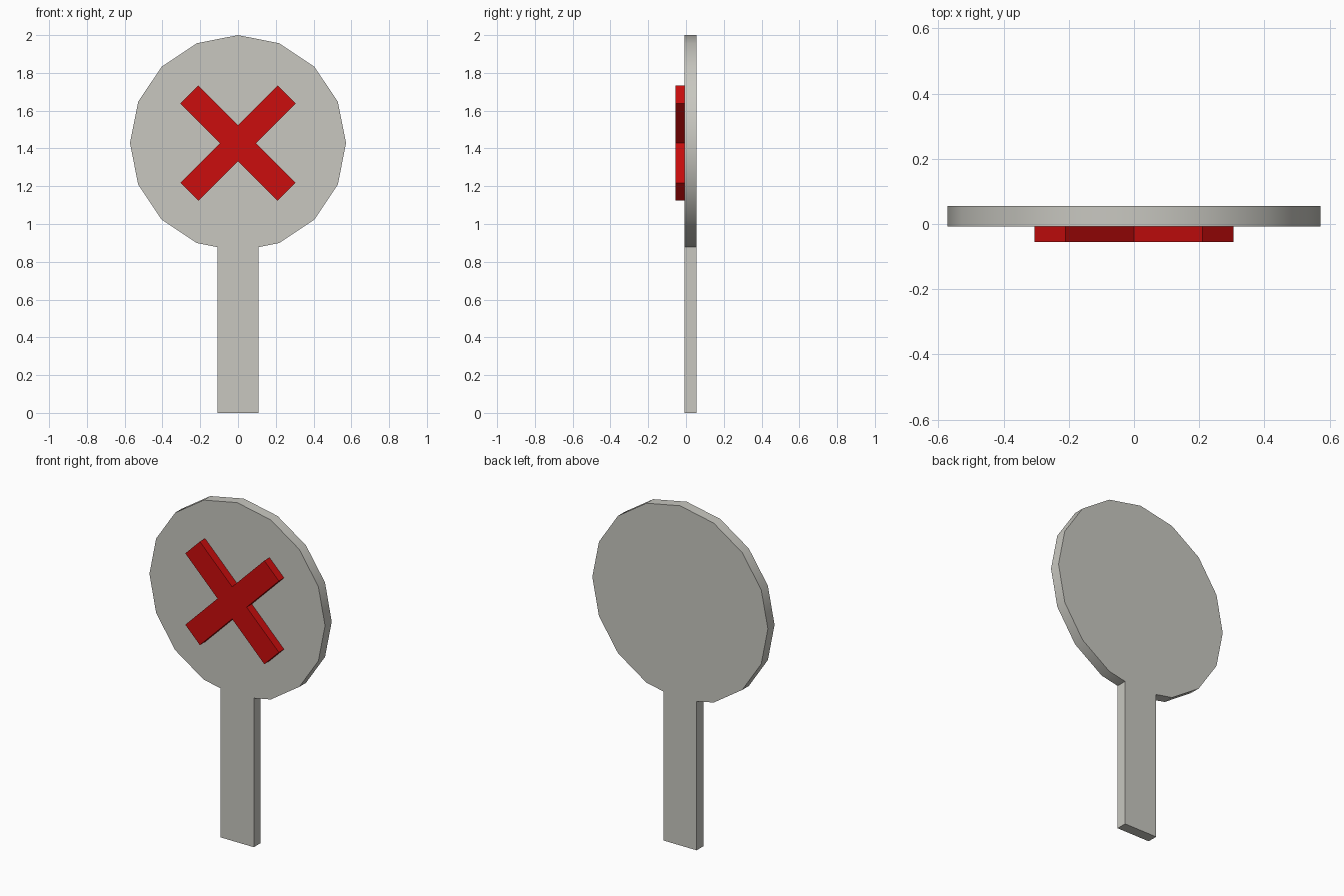
import bpy, bmesh, math

if "Cube" in bpy.data.objects:
    bpy.data.objects.remove(bpy.data.objects["Cube"])

R, CZ = 0.572, 1.428            # disc radius and centre height
HW = 0.108                      # handle half width
Y_FRONT, Y_MID, Y_BACK = -0.055, -0.007, 0.055


def material(name, rgb):
    m = bpy.data.materials.new(name)
    m.diffuse_color = (*rgb, 1)
    m.use_nodes = True
    m.node_tree.nodes["Principled BSDF"].inputs["Base Color"].default_value = m.diffuse_color
    return m


def plate(name, outline, y0, y1, mat):
    """Extrude an (x, z) outline from y0 to y1."""
    bm = bmesh.new()
    face = bm.faces.new([bm.verts.new((x, y0, z)) for x, z in outline])
    ext = bmesh.ops.extrude_face_region(bm, geom=[face])
    moved = [v for v in ext["geom"] if isinstance(v, bmesh.types.BMVert)]
    bmesh.ops.translate(bm, verts=moved, vec=(0, y1 - y0, 0))
    bmesh.ops.recalc_face_normals(bm, faces=bm.faces)
    me = bpy.data.meshes.new(name)
    bm.to_mesh(me)
    bm.free()
    me.materials.append(mat)
    ob = bpy.data.objects.new(name, me)
    bpy.context.collection.objects.link(ob)
    return ob


grey = material("light grey", (0.58, 0.575, 0.53))
red = material("red", (0.60, 0.004, 0.004))

# Paddle: 16-sided disc whose lowest corner is replaced by the handle
step = math.tau / 16
disc = [(R * math.sin(i * step), CZ - R * math.cos(i * step)) for i in range(1, 16)]
t = HW / disc[0][0]
join_z = (CZ - R) * (1 - t) + disc[0][1] * t
outline = [(-HW, join_z), (-HW, 0), (HW, 0), (HW, join_z)] + disc
paddle = plate("paddle", outline, Y_MID, Y_BACK, grey)

# Smooth rim, sharp everywhere else
bpy.context.view_layer.objects.active = paddle
paddle.select_set(True)
bpy.ops.object.shade_smooth_by_angle(angle=math.radians(30))

# Diagonal cross: one arm's corners repeated four times
L, W = 0.364, 0.067
cross = []
for k in range(4):
    a = math.radians(45 + 90 * k)
    for u, v in ((L, -W), (L, W), (W, W)):
        cross.append((u * math.cos(a) - v * math.sin(a),
                      CZ + u * math.sin(a) + v * math.cos(a)))
plate("cross_mark", cross, Y_FRONT, Y_MID, red)
